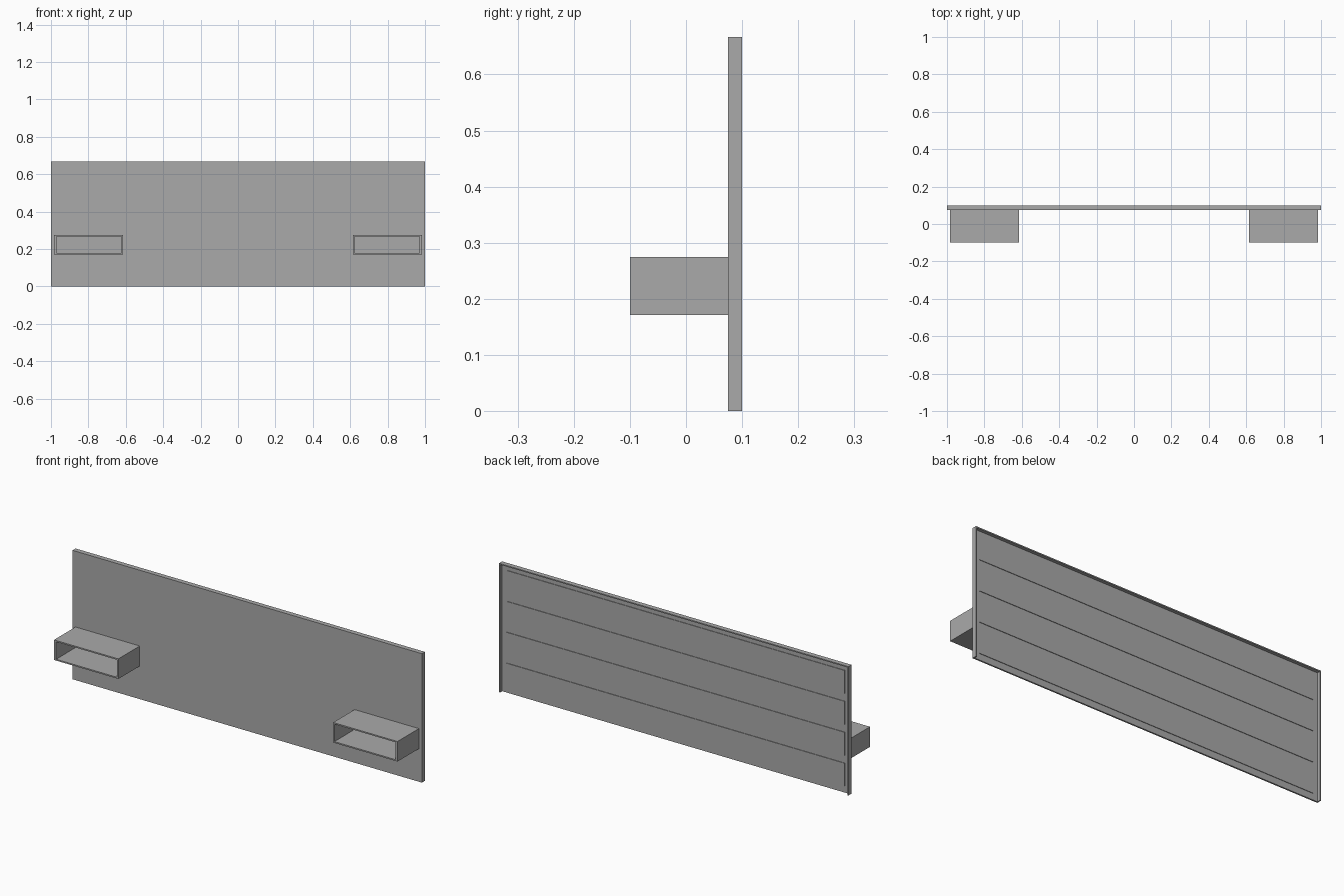
import bpy

# Remove the default cube only
cube = bpy.data.objects.get("Cube")
if cube:
    bpy.data.objects.remove(cube, do_unlink=True)

# Single flat grey
grey = bpy.data.materials.new("plain_grey")
grey.use_nodes = True
colour = (0.4, 0.4, 0.4, 1)
grey.diffuse_color = colour
grey.node_tree.nodes["Principled BSDF"].inputs["Base Color"].default_value = colour


def box(name, x, y, z):
    """Box from (min, max) pairs on each axis."""
    low, size = zip(*[(a, b - a) for a, b in (x, y, z)])
    bpy.ops.mesh.primitive_cube_add(size=1)
    obj = bpy.context.object
    obj.name = name
    for v in obj.data.vertices:
        v.co = [l + s * (c + 0.5) for l, s, c in zip(low, size, v.co)]
    obj.data.materials.append(grey)
    return obj


def side_range(side, inner, outer):
    return tuple(sorted((side * inner, side * outer)))


FRONT, SHEET, BACK = 0.075, 0.083, 0.10
HEIGHT, LIP = 0.667, 0.006

# Headboard sheet with a top lip, open at the bottom
box("headboard_panel", (-1, 1), (FRONT, SHEET), (0, HEIGHT))
box("top_lip", (-1 + LIP, 1 - LIP), (SHEET, BACK), (HEIGHT - LIP, HEIGHT))

# Four shallow slats on the back
for i in range(4):
    z = 0.033 + i * 0.16
    box(f"back_slat_{i + 1}", (-0.967, 0.967), (SHEET, SHEET + 0.003), (z, z + 0.12))

# Side lips and open-fronted bedside boxes
Z0, Z1, WALL = 0.171, 0.275, 0.007
DEPTH = (-0.10, FRONT)
for word, s in (("left", 1), ("right", -1)):
    box(f"{word}_lip", side_range(s, 1 - LIP, 1), (SHEET, BACK), (0, HEIGHT))
    box(f"{word}_shelf_outer_wall", side_range(s, 0.971, 0.983), DEPTH, (Z0, Z1))
    box(f"{word}_shelf_inner_wall", side_range(s, 0.615, 0.622), DEPTH, (Z0, Z1))
    span = side_range(s, 0.622, 0.971)
    box(f"{word}_shelf_bottom", span, DEPTH, (Z0, Z0 + WALL))
    box(f"{word}_shelf_top", span, DEPTH, (Z1 - WALL, Z1))
